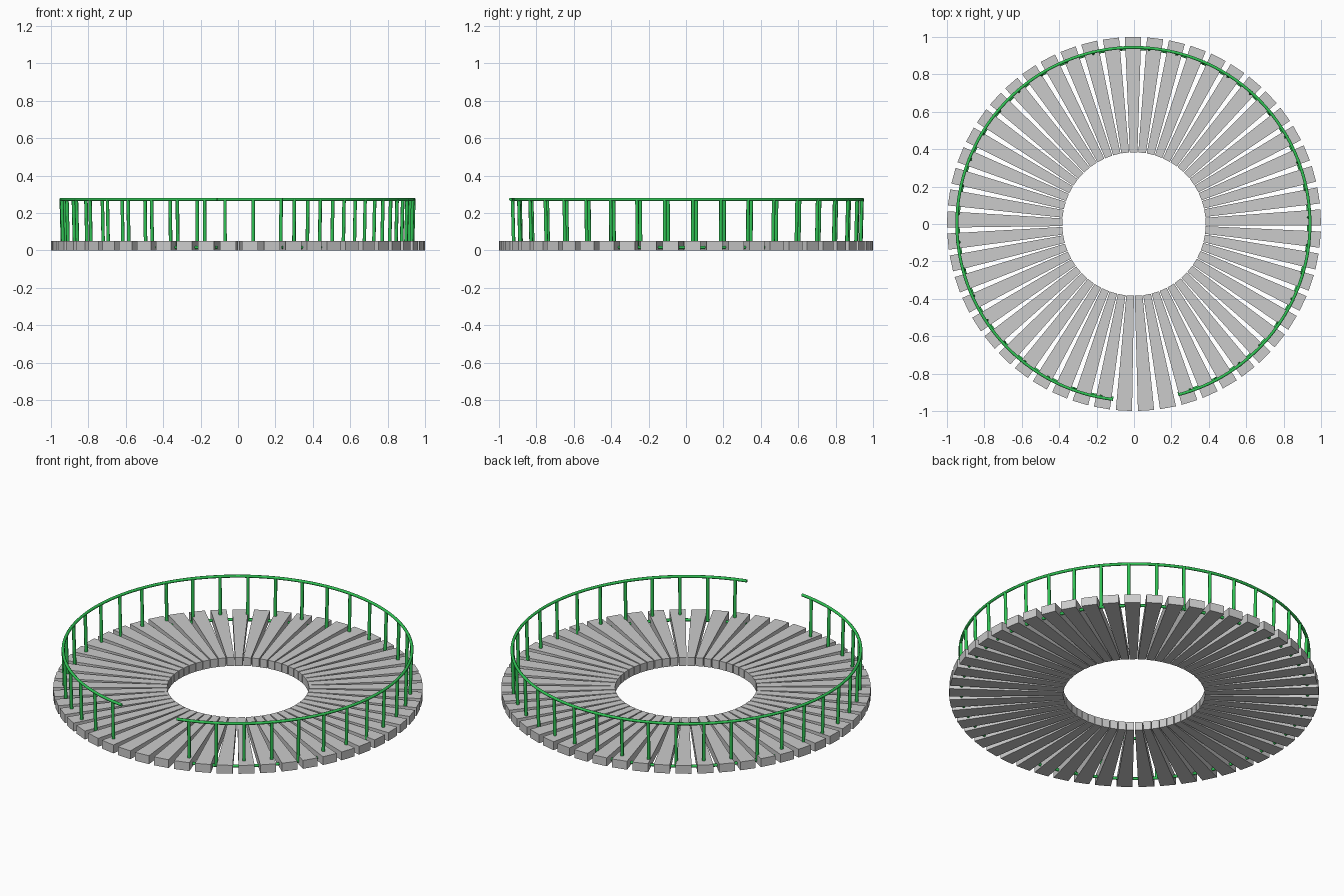
import bpy, bmesh, math
from mathutils import Vector

if "Cube" in bpy.data.objects:
    bpy.data.objects.remove(bpy.data.objects["Cube"])

PLANKS, POSTS = 53, 37
green = bpy.data.materials.new("green_paint")
green.diffuse_color = (0.03, 0.55, 0.09, 1)
green.use_nodes = True
green.node_tree.nodes["Principled BSDF"].inputs["Base Color"].default_value = green.diffuse_color


def polar(r, deg, z, cx=0.0):
    a = math.radians(deg)
    return Vector((cx + r * math.cos(a), r * math.sin(a), z))


def make_object(name, bm, mat=None):
    bmesh.ops.recalc_face_normals(bm, faces=bm.faces)
    me = bpy.data.meshes.new(name)
    bm.to_mesh(me)
    bm.free()
    ob = bpy.data.objects.new(name, me)
    bpy.context.collection.objects.link(ob)
    if mat:
        me.materials.append(mat)
    return ob


def sweep(bm, path, frames, radius, sides=8):
    """Closed round tube along a path; frames give the two cross axes."""
    rings = []
    for p, (u, v) in zip(path, frames):
        rings.append([bm.verts.new(p + radius * (math.cos(t) * u + math.sin(t) * v))
                      for t in (2 * math.pi * (k + 0.5) / sides for k in range(sides))])
    for a, b in zip(rings, rings[1:]):
        for k in range(sides):
            n = (k + 1) % sides
            bm.faces.new((a[k], a[n], b[n], b[k])).smooth = True
    bm.faces.new(rings[0])
    bm.faces.new(rings[-1])


def hoop(name, r, z, start, end, radius, cx):
    bm = bmesh.new()
    angles = [start + (end - start) * i / 144 for i in range(145)]
    up = Vector((0, 0, 1))
    sweep(bm, [polar(r, a, z, cx) for a in angles],
          [(polar(1, a, 0), up) for a in angles], radius)
    return make_object(name, bm, green)


# Ring of tapered floor planks
bm = bmesh.new()
for i in range(PLANKS):
    deg = 90.3 + 360 * i / PLANKS
    out, side = polar(1, deg, 0), polar(1, deg + 90, 0)
    outline = [(0.383, -0.0205), (0.999, -0.0435), (0.999, 0.0435), (0.383, 0.0205)]
    low, top = [[bm.verts.new(out * r + side * w + Vector((0, 0, z)))
                 for r, w in outline] for z in (0.0, 0.05)]
    bm.faces.new(low)
    bm.faces.new(top)
    for k in range(4):
        n = (k + 1) % 4
        bm.faces.new((low[k], low[n], top[n], top[k]))
make_object("floor_planks", bm)

# Handrail and the lower hoop threaded through the planks
hoop("handrail", 0.944, 0.273, -75.3, 263.4, 0.0085, -0.003)
hoop("lower_hoop", 0.937, 0.017, -75.3, 263.4, 0.0085, -0.003)

# Railing posts, leaning slightly outward
bm = bmesh.new()
for i in range(POSTS):
    deg = -71.2 + 9.18 * i
    axes = (polar(1, deg, 0), polar(1, deg + 90, 0))
    sweep(bm, [polar(0.937, deg, 0.014, -0.003), polar(0.944, deg, 0.273, -0.003)],
          [axes, axes], 0.0095)
make_object("railing_posts", bm, green)
